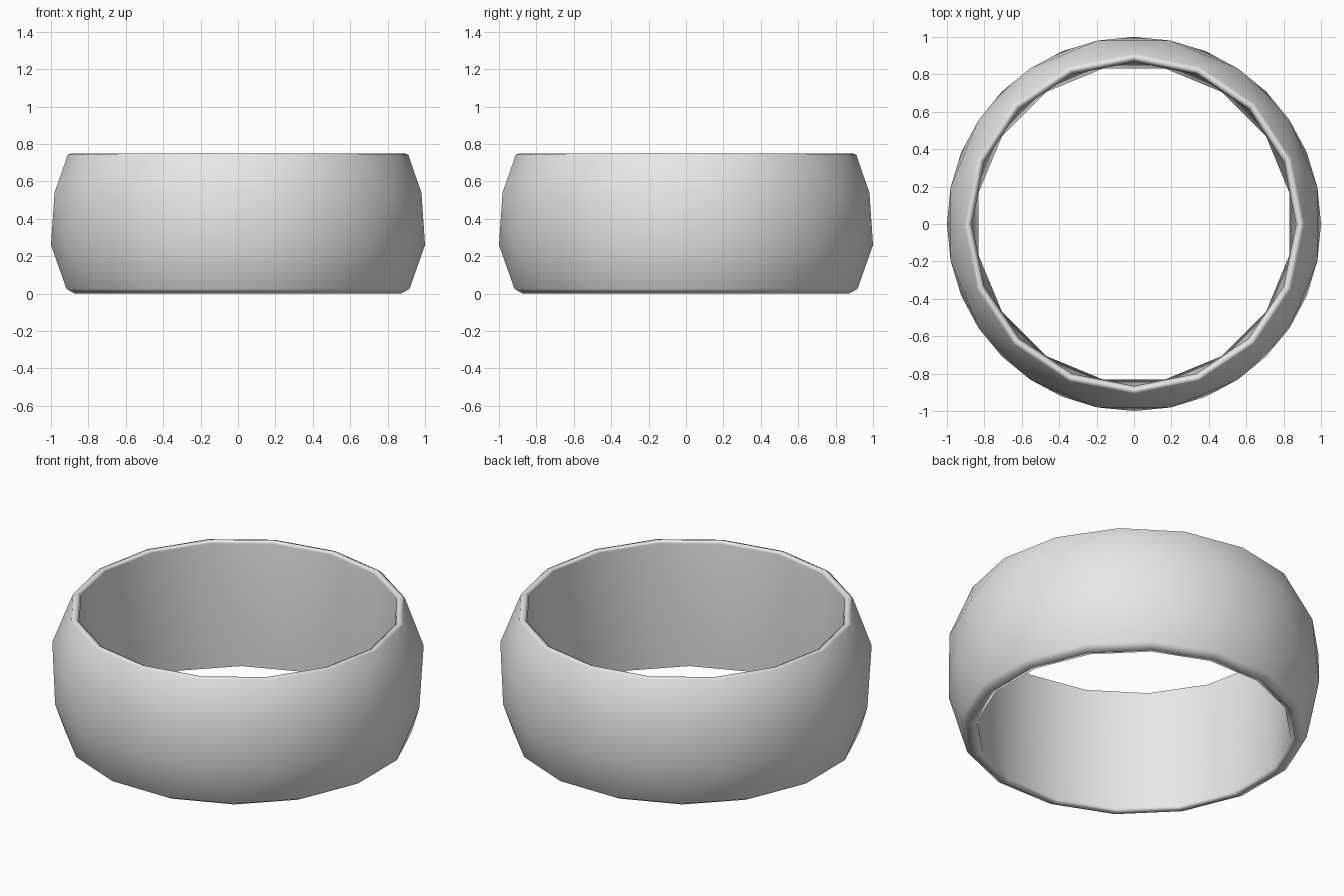
import bpy, bmesh, math

cube = bpy.data.objects.get("Cube")
if cube:
    bpy.data.objects.remove(cube, do_unlink=True)

SIDES = 16

# Closed band profile: (radius, height, turn in half steps relative to the ring before)
PROFILE = [
    (1.0, 0.26, 0),      # widest outer ring
    (0.935, 0.025, 1),   # lower outer edge
    (0.89, 0.0, 0),      # bottom rim
    (0.848, 0.012, 0),   # lower inner edge
    (0.866, 0.738, 1),   # upper inner edge
    (0.888, 0.75, 0),    # top rim
    (0.91, 0.743, 0),    # upper outer edge
    (1.0, 0.54, 1),      # upper outer ring
]
CLOSING_TURN = 1

# Metal colour
metal = bpy.data.materials.new("light_grey_metal")
metal.use_nodes = True
grey = (0.8, 0.8, 0.8, 1.0)
metal.diffuse_color = grey
metal.node_tree.nodes["Principled BSDF"].inputs["Base Color"].default_value = grey

bm = bmesh.new()

# Rings of points, staggered by half a step where the turn asks for it
rings, turn = [], 0
for radius, height, half in PROFILE:
    turn += half
    angles = [2 * math.pi * (i + turn / 2) / SIDES for i in range(SIDES)]
    rings.append([bm.verts.new((radius * math.cos(a), radius * math.sin(a), height))
                  for a in angles])

# The last strip joins the first ring, shifted by the accumulated turn
shift = (turn + CLOSING_TURN) // 2
rings.append([rings[0][(i + shift) % SIDES] for i in range(SIDES)])
turns = [p[2] for p in PROFILE[1:]] + [CLOSING_TURN]

# Triangles between staggered rings, quads between aligned ones
for a, b, half in zip(rings, rings[1:], turns):
    for i in range(SIDES):
        j = (i + 1) % SIDES
        if half:
            bm.faces.new((a[i], a[j], b[i]))
            bm.faces.new((a[j], b[j], b[i]))
        else:
            bm.faces.new((a[i], a[j], b[j], b[i]))

bmesh.ops.recalc_face_normals(bm, faces=bm.faces[:])
for face in bm.faces:
    face.smooth = True

mesh = bpy.data.meshes.new("ring_band")
bm.to_mesh(mesh)
bm.free()
mesh.materials.append(metal)
band = bpy.data.objects.new("ring_band", mesh)
bpy.context.collection.objects.link(band)

# Keep the broad faces evenly shaded next to the narrow rims
weighted = band.modifiers.new("even_shading", 'WEIGHTED_NORMAL')
weighted.weight = 50
